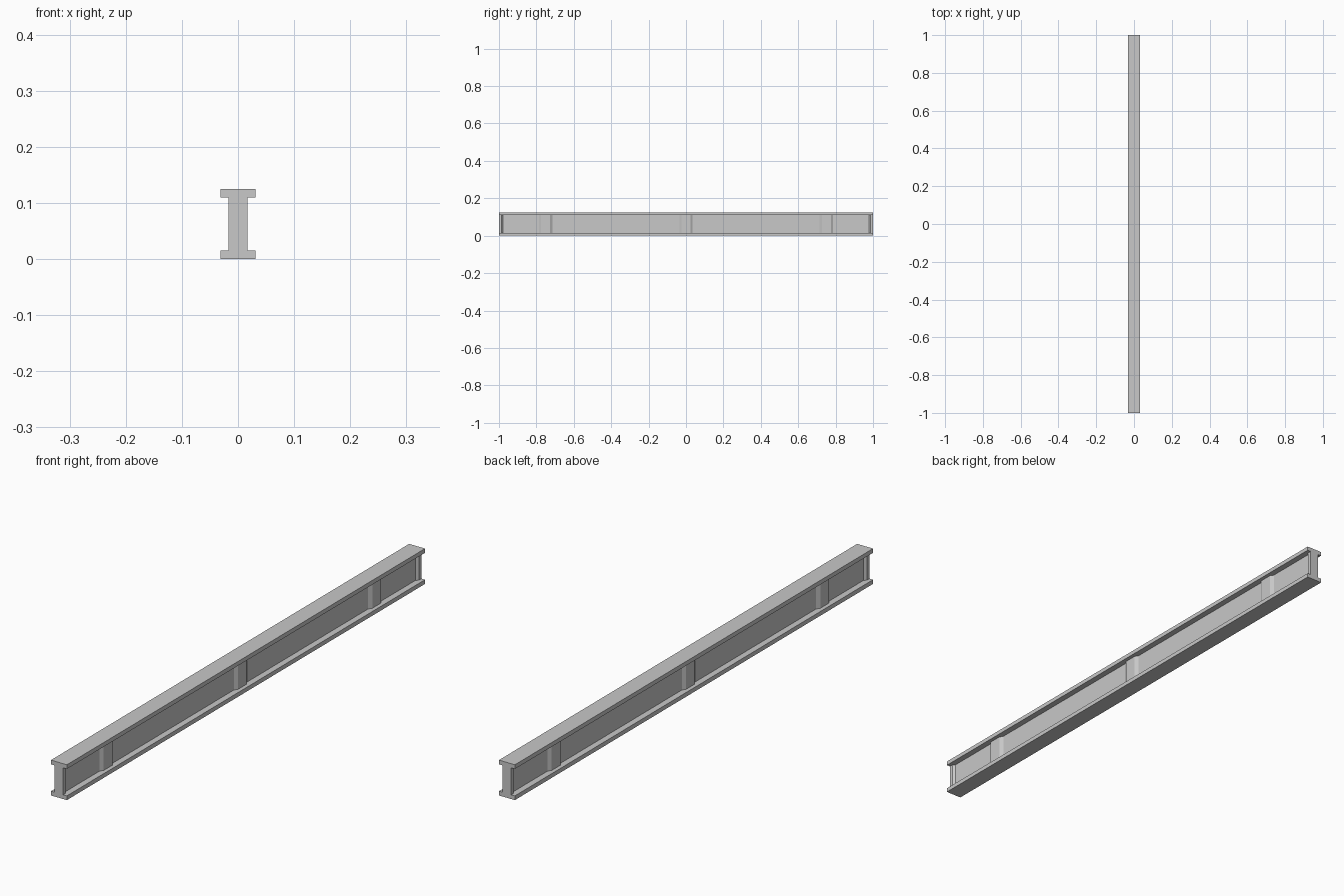
import bpy
import bmesh

cube = bpy.data.objects.get("Cube")
if cube:
    bpy.data.objects.remove(cube, do_unlink=True)

# Single painted steel colour
steel = bpy.data.materials.new("grey_steel")
steel.use_nodes = True
colour = (0.58, 0.58, 0.58, 1)
steel.diffuse_color = colour
steel.node_tree.nodes["Principled BSDF"].inputs["Base Color"].default_value = colour

HALF_LENGTH = 1.0
HEIGHT = 0.125
FLANGE_HALF = 0.031
FLANGE_THICK = 0.015
WEB_HALF = 0.009
RIB_HALF = 0.017


def prism(name, half_outline, z0, z1):
    """Extrude a plan outline, given as (half width, y) and mirrored across x."""
    outline = half_outline + [(-x, y) for x, y in reversed(half_outline)]
    bm = bmesh.new()
    base = bm.faces.new([bm.verts.new((x, y, z0)) for x, y in outline])
    top = bmesh.ops.extrude_face_region(bm, geom=[base])["geom"]
    verts = [v for v in top if isinstance(v, bmesh.types.BMVert)]
    bmesh.ops.translate(bm, verts=verts, vec=(0, 0, z1 - z0))
    bmesh.ops.recalc_face_normals(bm, faces=bm.faces)
    mesh = bpy.data.meshes.new(name)
    bm.to_mesh(mesh)
    bm.free()
    mesh.materials.append(steel)
    obj = bpy.data.objects.new(name, mesh)
    bpy.context.collection.objects.link(obj)
    return obj


def bar(half_width, half_length):
    return [(half_width, -half_length), (half_width, half_length)]


low, high = FLANGE_THICK, HEIGHT - FLANGE_THICK

# Top and bottom flanges
prism("bottom_flange", bar(FLANGE_HALF, HALF_LENGTH), 0, low)
prism("top_flange", bar(FLANGE_HALF, HALF_LENGTH), high, HEIGHT)

# Recessed web between the end posts
prism("web", bar(WEB_HALF, HALF_LENGTH - 0.01), low, high)

# Stiffeners with bevelled flanks
for name, y in (("front", -0.75), ("middle", 0), ("back", 0.75)):
    prism(name + "_stiffener",
          [(WEB_HALF, y - 0.036), (RIB_HALF, y - 0.024),
           (RIB_HALF, y + 0.024), (WEB_HALF, y + 0.036)], low, high)

# End posts, bevelled on the inner side
for name, side in (("front", -1), ("back", 1)):
    prism(name + "_end_post",
          [(WEB_HALF, side * 0.978), (RIB_HALF, side * 0.986),
           (RIB_HALF, side * HALF_LENGTH)], low, high)
